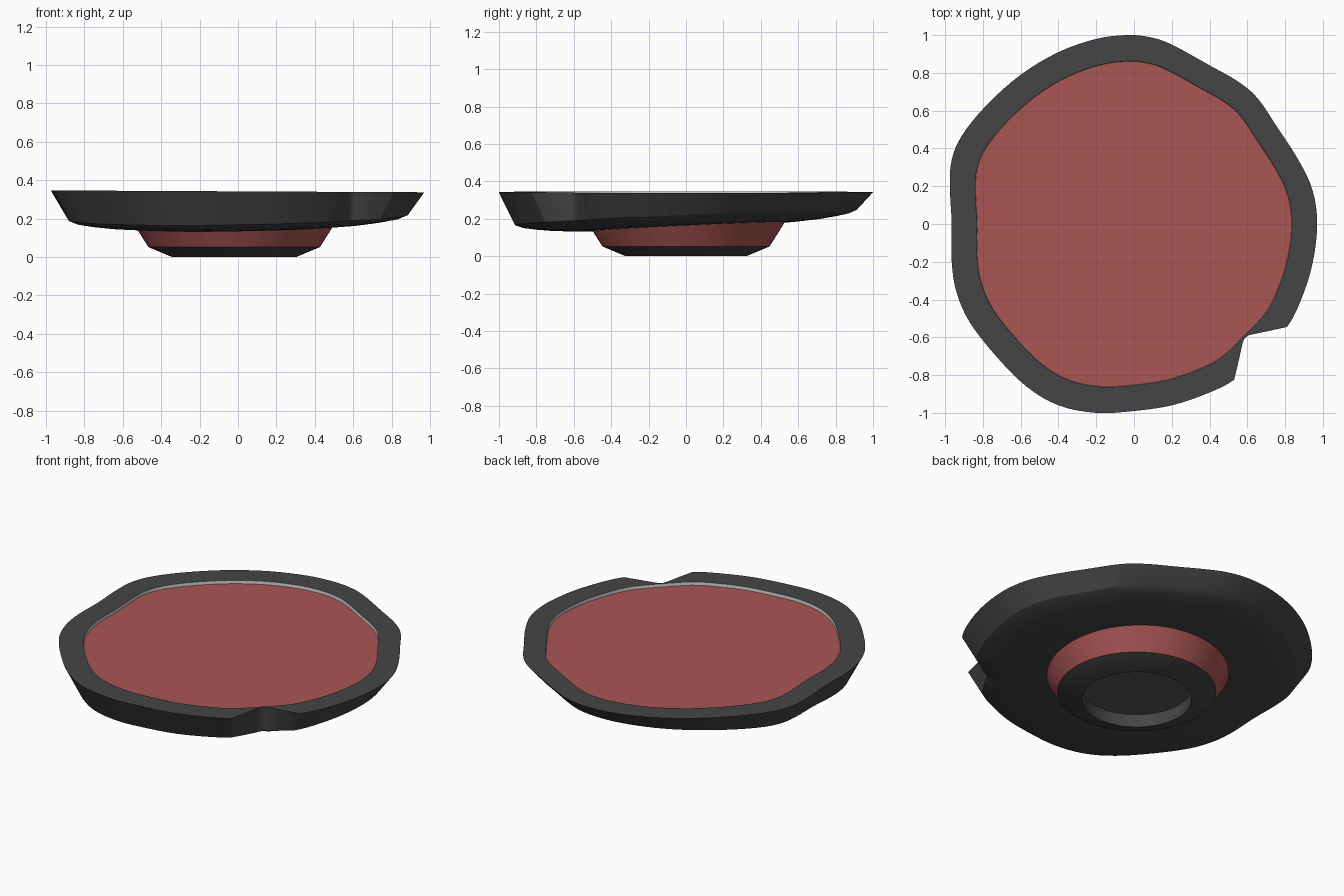
import bpy, math

if "Cube" in bpy.data.objects:
    bpy.data.objects.remove(bpy.data.objects["Cube"])

def material(name, rgb):
    m = bpy.data.materials.new(name)
    m.diffuse_color = (*rgb, 1)
    m.use_nodes = True
    m.node_tree.nodes["Principled BSDF"].inputs["Base Color"].default_value = m.diffuse_color
    return m

RED = material("red", (0.40, 0.09, 0.09))
DARK = material("dark", (0.06, 0.06, 0.06))

def loft(name, rings, mat=None, start_cap=False, end_cap=False):
    """Skin a stack of counter-clockwise rings."""
    n = len(rings[0])
    verts = [p for r in rings for p in r]
    faces = []
    for k in range(len(rings) - 1):
        a, b = k * n, (k + 1) * n
        for i in range(n):
            j = (i + 1) % n
            faces.append((a + i, a + j, b + j, b + i))
    if start_cap:
        faces.append(tuple(reversed(range(n))))
    if end_cap:
        faces.append(tuple(range(len(verts) - n, len(verts))))
    me = bpy.data.meshes.new(name)
    me.from_pydata(verts, [], faces)
    ob = bpy.data.objects.new(name, me)
    bpy.context.collection.objects.link(ob)
    if mat:
        me.materials.append(mat)
    bpy.ops.object.select_all(action='DESELECT')
    ob.select_set(True)
    bpy.context.view_layer.objects.active = ob
    bpy.ops.object.shade_smooth_by_angle(angle=math.radians(25))
    return ob

def circle(r, z, n=64, cx=-0.02):
    return [(cx + r * math.cos(2 * math.pi * i / n), r * math.sin(2 * math.pi * i / n), z)
            for i in range(n)]

def smooth_loop(p, steps=4):
    """Closed Catmull-Rom curve through the points."""
    out, n = [], len(p)
    for i in range(n):
        q = [p[(i + d) % n] for d in (-1, 0, 1, 2)]
        for s in range(steps):
            t = s / steps
            out.append(tuple(0.5 * (2 * b + (c - a) * t + (2 * a - 5 * b + 4 * c - d) * t * t
                                    + (3 * b - a - 3 * c + d) * t ** 3)
                             for a, b, c, d in zip(*q)))
    return out

# Wobbly rim outline, starting and ending at the chipped corner
outline = smooth_loop([
    (0.81, -0.545), (0.885, -0.40), (0.945, -0.21), (0.97, 0.0), (0.945, 0.18), (0.87, 0.34),
    (0.76, 0.51), (0.655, 0.665), (0.55, 0.755), (0.40, 0.84), (0.20, 0.95), (0.08, 0.99),
    (-0.04, 1.0), (-0.20, 0.98), (-0.40, 0.91), (-0.60, 0.79), (-0.78, 0.63), (-0.91, 0.47),
    (-0.965, 0.34), (-0.975, 0.20), (-0.965, 0.0), (-0.965, -0.20), (-0.94, -0.36),
    (-0.87, -0.52), (-0.73, -0.70), (-0.57, -0.86), (-0.40, -0.96), (-0.20, -1.0),
    (0.0, -0.99), (0.20, -0.96), (0.38, -0.90), (0.53, -0.825), (0.675, -0.69)])
chip = [(0.553, -0.73), (0.575, -0.63), (0.583, -0.61), (0.592, -0.60),
        (0.605, -0.59), (0.625, -0.585), (0.71, -0.567)]
chipped = outline[:-7] + chip

def rim_z(x):
    return 0.342 - 0.005 * x

def under_ring(s, base, chip_scale=None):
    """Tilted underside ring; chip_scale keeps the notch wall nearly upright."""
    src = chipped if chip_scale else outline
    ring = []
    for i, (x, y) in enumerate(src):
        k = i - (len(src) - 7)
        f = s
        if chip_scale and k >= 0:
            f = chip_scale if 0 < k < 6 else (s + chip_scale) / 2
        ring.append((x * f, y * f, base + 0.044 * y * f + 0.014 * x * f))
    return ring

def top_ring(src, s, drop=0.0):
    return [(x * s, y * s, rim_z(x * s) - drop) for x, y in src]

# Plate body with rim
loft("plate_body", [
    under_ring(0.35, 0.153), under_ring(0.60, 0.160), under_ring(0.72, 0.169),
    under_ring(0.80, 0.179), under_ring(0.87, 0.191, 0.955), under_ring(0.913, 0.208, 0.99),
    top_ring(chipped, 1.0), top_ring(outline, 0.862)], DARK, start_cap=True)

# Inner lip and red surface
loft("inner_lip", [top_ring(outline, 0.862), top_ring(outline, 0.860, 0.02)])
loft("plate_surface", [top_ring(outline, 0.860, 0.02)], RED, end_cap=True)

# Foot ring
loft("foot_wall", [circle(0.447, 0.052), circle(0.54, 0.20)], RED)
loft("foot_base", [circle(0.31, 0.08), circle(0.31, 0.0), circle(0.323, 0.0),
                   circle(0.447, 0.052)], DARK)
loft("foot_recess", [circle(0.31, 0.08)], material("recess_grey", (0.1, 0.1, 0.1)),
     start_cap=True)
